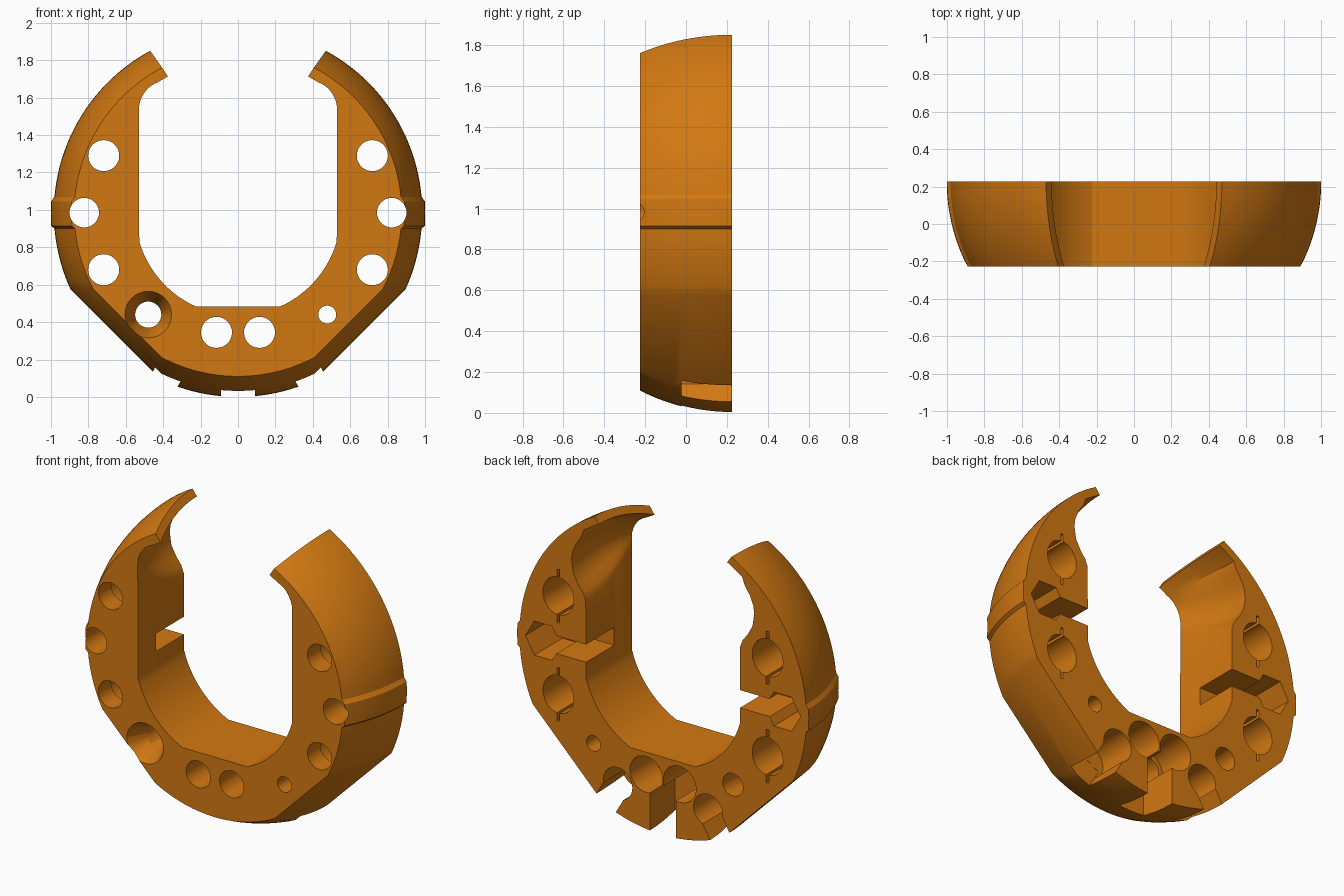
import bpy, bmesh, math
from mathutils import Matrix, Vector

if "Cube" in bpy.data.objects:
    bpy.data.objects.remove(bpy.data.objects["Cube"])

CZ = 0.985            # height of the ring centre
BACK, FRONT = 0.226, -0.226
SPHERE_OUT, SPHERE_IN = 0.985, 0.935

orange = bpy.data.materials.new("orange")
orange.diffuse_color = (0.65, 0.19, 0.006, 1)
orange.use_nodes = True
orange.node_tree.nodes["Principled BSDF"].inputs["Base Color"].default_value = orange.diffuse_color


def polar(r, a):
    return (r * math.cos(a), CZ + r * math.sin(a))


def spread(a, b, n):
    return [a + (b - a) * i / (n - 1) for i in range(n)]


def tip_angle(r):
    return math.radians(61.5 + 1.3 * (0.985 - r) / 0.165)


# inner neck of the arm below the thin tip, at the back and at the front
NECK_BACK = [(.56, 1.70), (.597, 1.645), (.62, 1.59), (.627, 1.54), (.615, 1.46), (.582, 1.40), (.548, 1.355), (.53, 1.31)]
NECK_FRONT = [(.45, 1.673), (.482, 1.65), (.505, 1.62), (.52, 1.59), (.527, 1.565), (.53, 1.54), (.53, 1.52), (.53, 1.50)]


def outline(y):
    """Closed cross-section of the ring at depth y."""
    d = BACK - y
    ro = math.sqrt(SPHERE_OUT ** 2 - d * d)
    ri = math.sqrt(SPHERE_IN ** 2 - d * d)
    # bottom arc, straight 45 degree flank, side arc with raised band
    upper = math.asin(-0.41 / ro)
    lower = -math.pi / 2 - upper
    pts = [polar(ro, a) for a in spread(math.radians(-89), lower, 10)]
    band = [(-.085, 0), (-.07, .016), (0, .016), (.06, .016), (.085, 0)]
    pts += [polar(ro, a) for a in spread(upper, math.asin(-.085 / ro), 8)[:-1]]
    pts += [polar(ro + add, math.asin(h / ro)) for h, add in band]
    pts += [polar(ro, a) for a in spread(math.asin(.085 / ro), tip_angle(ro), 24)[1:]]
    # inside of the thin tip
    w = max(0, 1 - (SPHERE_OUT - ro) / 0.11)
    neck = [(f[0] + (b[0] - f[0]) * w, f[1] + (b[1] - f[1]) * w)
            for b, f in zip(NECK_BACK, NECK_FRONT)]
    start = math.atan2(neck[0][1] - CZ, neck[0][0])
    pts += [polar(ri, a) for a in spread(tip_angle(ri), start, 5)[:-1]]
    pts += neck
    # straight wall, then the lower inner arc to the flat floor
    pts += [polar(0.55, a) for a in spread(math.radians(-16.3), math.radians(-66), 14)]
    return pts + [(-x, z) for x, z in reversed(pts)]


def make_object(name, bm):
    bmesh.ops.recalc_face_normals(bm, faces=bm.faces)
    mesh = bpy.data.meshes.new(name)
    bm.to_mesh(mesh)
    bm.free()
    ob = bpy.data.objects.new(name, mesh)
    bpy.context.collection.objects.link(ob)
    return ob


# ring body lofted from front to back
bm = bmesh.new()
rings = [[bm.verts.new((x, y, z)) for x, z in outline(y)] for y in spread(FRONT, BACK, 12)]
n = len(rings[0])
for a, b in zip(rings, rings[1:]):
    for i in range(n):
        j = (i + 1) % n
        bm.faces.new((a[i], a[j], b[j], b[i]))
bm.faces.new(rings[0])
bm.faces.new(rings[-1])
body = make_object("ring_body", bm)

cutters = []


def drill(x, z, r, y0=-0.4, y1=0.4, r_end=None, sides=32, squash=1):
    """Round, conical or hexagonal cutter running along the depth axis."""
    bm = bmesh.new()
    turn = Matrix.Rotation(math.radians(-90), 4, 'X')
    place = Matrix.Translation((x, (y0 + y1) / 2, z)) @ Matrix.Diagonal((squash, 1, 1, 1))
    bmesh.ops.create_cone(bm, cap_ends=True, segments=sides, radius1=r,
                          radius2=r if r_end is None else r_end, depth=y1 - y0, matrix=place @ turn)
    cutters.append(make_object("hole_cutter", bm))
    return cutters[-1]


def slot(x, z, w, h, y0, y1=0.4, angle=0):
    """Box cutter running along the depth axis."""
    bm = bmesh.new()
    m = (Matrix.Translation((x, (y0 + y1) / 2, z)) @ Matrix.Rotation(angle, 4, 'Y')
         @ Matrix.Diagonal((w, y1 - y0, h, 1)))
    bmesh.ops.create_cube(bm, size=1, matrix=m)
    cutters.append(make_object("slot_cutter", bm))


for s in (-1, 1):
    # side holes with wider rear pockets and thin slits
    for z in (1.29, 0.68):
        drill(s * 0.718, z, 0.083)
        drill(s * 0.718, z, 0.117, y0=-0.10, squash=0.9)
        slot(s * 0.718, z, 0.018, 0.33, y0=0.0)
    # middle hole, hexagonal nut pocket and channel to the inner wall
    drill(s * 0.822, CZ, 0.079)
    bm = bmesh.new()
    corners = [polar(0.122, math.radians(60 * i)) for i in range(6)]
    bottom = [bm.verts.new((s * 0.822 + x, -0.05, z)) for x, z in corners]
    top = [bm.verts.new((v.co.x, 0.4, v.co.z)) for v in bottom]
    bm.faces.new(bottom)
    bm.faces.new(top)
    for i in range(6):
        j = (i + 1) % 6
        bm.faces.new((bottom[i], bottom[j], top[j], top[i]))
    cutters.append(make_object("nut_cutter", bm))
    slot(s * 0.61, CZ, 0.30, 0.11, y0=-0.051)
    # bottom holes with rear pockets
    drill(s * 0.115, 0.345, 0.083)
    drill(s * 0.115, 0.345, 0.112, y0=-0.02)
    # lower rear pockets opening through the rim
    drill(s * 0.31, 0.235, 0.10, y0=-0.021)
    slot(s * 0.375, 0.12, 0.155, 0.26, y0=-0.022, angle=-s * math.radians(30))

# centre channel through the bottom rim
slot(0, 0.13, 0.18, 0.36, y0=-0.023)
# flared screw hole and small pin hole
drill(-0.48, 0.44, 0.07)
drill(-0.48, 0.44, 0.134, y0=-0.246, y1=-0.106, r_end=0.069)
drill(0.477, 0.44, 0.048)

# apply every cut, then drop the cutters
for c in cutters:
    mod = body.modifiers.new("cut", 'BOOLEAN')
    mod.operation, mod.solver, mod.object = 'DIFFERENCE', 'EXACT', c
bpy.context.view_layer.update()
result = bpy.data.meshes.new_from_object(body.evaluated_get(bpy.context.evaluated_depsgraph_get()))
body.modifiers.clear()
body.data = result
for c in cutters:
    bpy.data.objects.remove(c)

body.data.materials.clear()
body.data.materials.append(orange)
for p in body.data.polygons:
    p.material_index = 0
bpy.context.view_layer.objects.active = body
body.select_set(True)
bpy.ops.object.shade_smooth_by_angle(angle=math.radians(25))
